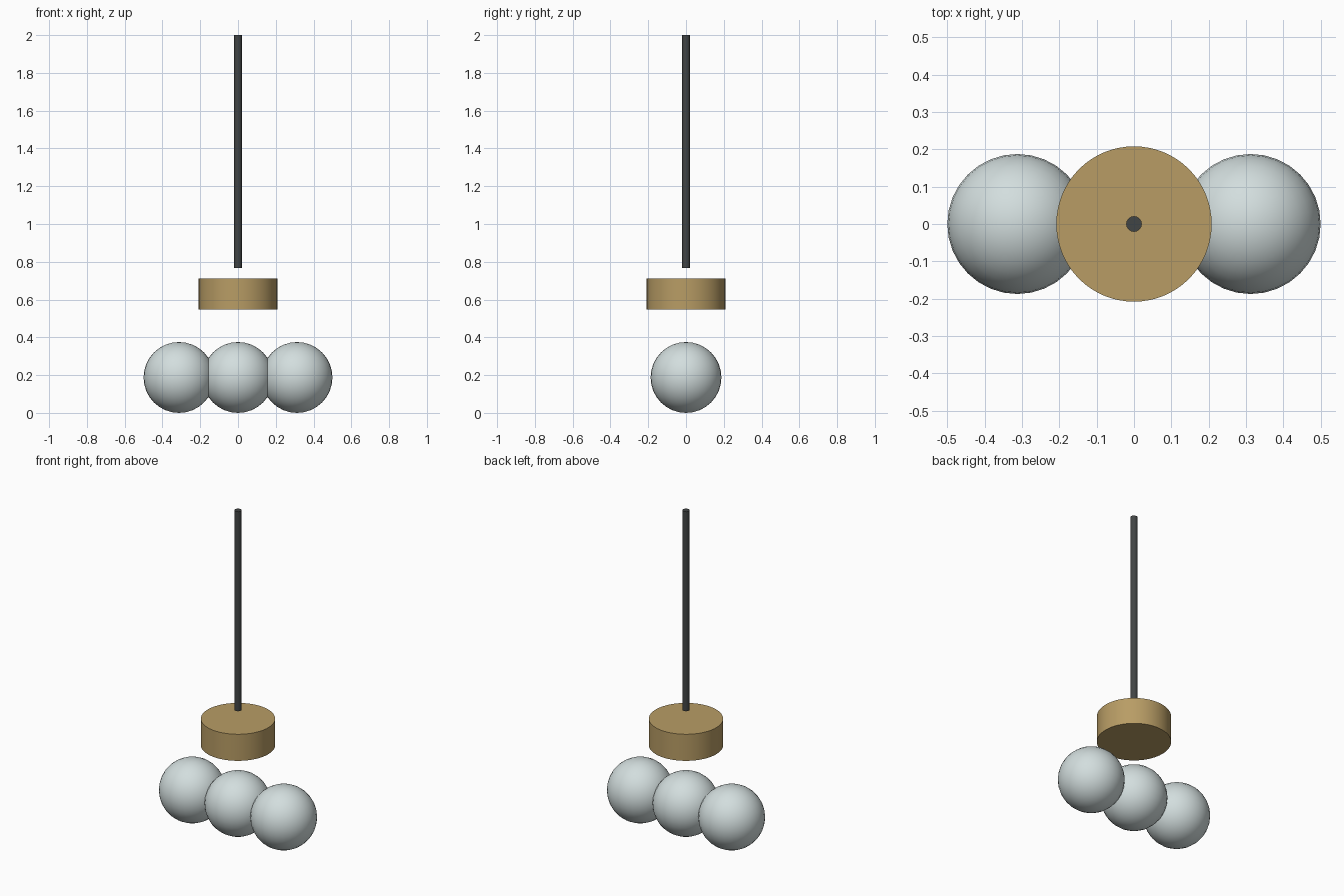
import bpy
from math import radians

cube = bpy.data.objects.get("Cube")
if cube:
    bpy.data.objects.remove(cube, do_unlink=True)


def material(name, rgb):
    mat = bpy.data.materials.new(name)
    mat.use_nodes = True
    colour = (*rgb, 1)
    mat.diffuse_color = colour
    mat.node_tree.nodes["Principled BSDF"].inputs["Base Color"].default_value = colour
    return mat


def finish(name, mat):
    """Name, colour and smooth the newest object, keeping its rims sharp."""
    obj = bpy.context.object
    obj.name = obj.data.name = name
    obj.data.materials.append(mat)
    bpy.ops.object.shade_smooth_by_angle(angle=radians(35))


def cylinder(name, mat, radius, bottom, top, sides):
    bpy.ops.mesh.primitive_cylinder_add(
        vertices=sides, radius=radius, depth=top - bottom,
        location=(0, 0, (bottom + top) / 2))
    finish(name, mat)


brass = material("brass", (0.48, 0.335, 0.13))
black_metal = material("black metal", (0.053, 0.058, 0.058))
frosted_glass = material("frosted glass", (0.65, 0.73, 0.73))

# Hanging rod and the brass disc floating beneath it
cylinder("hanging_rod", black_metal, 0.021, 0.767, 2.0, 16)
cylinder("brass_disc", brass, 0.208, 0.548, 0.712, 64)

# Row of three overlapping globes
GLOBE_RADIUS = 0.1875
GLOBE_SPACING = 0.3125
for side, label in ((-1, "right"), (0, "middle"), (1, "left")):
    bpy.ops.mesh.primitive_uv_sphere_add(
        segments=32, ring_count=16, radius=GLOBE_RADIUS,
        location=(side * GLOBE_SPACING, 0, GLOBE_RADIUS))
    finish(f"{label}_globe", frosted_glass)
